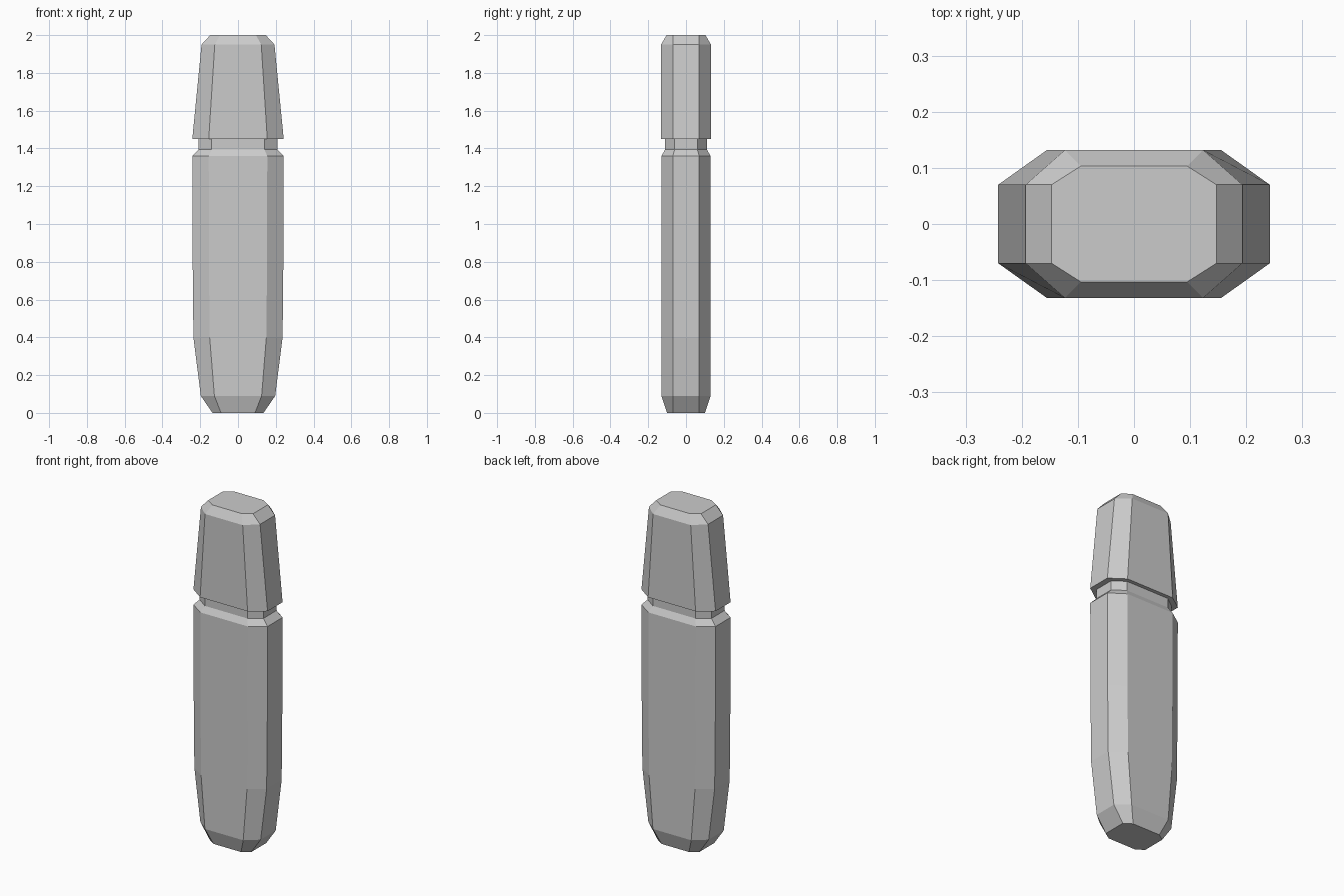
import bpy, bmesh

if "Cube" in bpy.data.objects:
    bpy.data.objects.remove(bpy.data.objects["Cube"])


def octagon(hx, fx, hy, fy):
    # Chamfered rectangle: half sizes hx, hy with flat half lengths fx, fy
    return [(hx, -fy), (hx, fy), (fx, hy), (-fx, hy),
            (-hx, fy), (-hx, -fy), (-fx, -hy), (fx, -hy)]


def loft(name, sections):
    # Skin octagonal sections (z, hx, fx, hy, fy) from bottom to top, with end caps
    bm = bmesh.new()
    rings = [[bm.verts.new((x, y, z)) for x, y in octagon(*dims)]
             for z, *dims in sections]
    for a, b in zip(rings, rings[1:]):
        for i in range(8):
            j = (i + 1) % 8
            bm.faces.new((a[i], a[j], b[j], b[i]))
    bm.faces.new(rings[0][::-1])
    bm.faces.new(rings[-1])
    bmesh.ops.recalc_face_normals(bm, faces=bm.faces)
    mesh = bpy.data.meshes.new(name)
    bm.to_mesh(mesh)
    bm.free()
    obj = bpy.data.objects.new(name, mesh)
    bpy.context.collection.objects.link(obj)
    return obj


# Long body with tapered foot and recessed neck
loft("body", [
    (0.00, 0.135, 0.09, 0.10, 0.07),
    (0.09, 0.197, 0.125, 0.13, 0.07),
    (0.40, 0.236, 0.15, 0.13, 0.07),
    (0.80, 0.24, 0.154, 0.13, 0.07),
    (1.36, 0.242, 0.155, 0.13, 0.07),
    (1.395, 0.208, 0.14, 0.11, 0.06),
    (1.45, 0.208, 0.14, 0.11, 0.06),
])

# Tapered cap with chamfered top
loft("cap", [
    (1.45, 0.242, 0.155, 0.132, 0.07),
    (1.95, 0.193, 0.123, 0.132, 0.07),
    (2.00, 0.147, 0.095, 0.103, 0.07),
])
